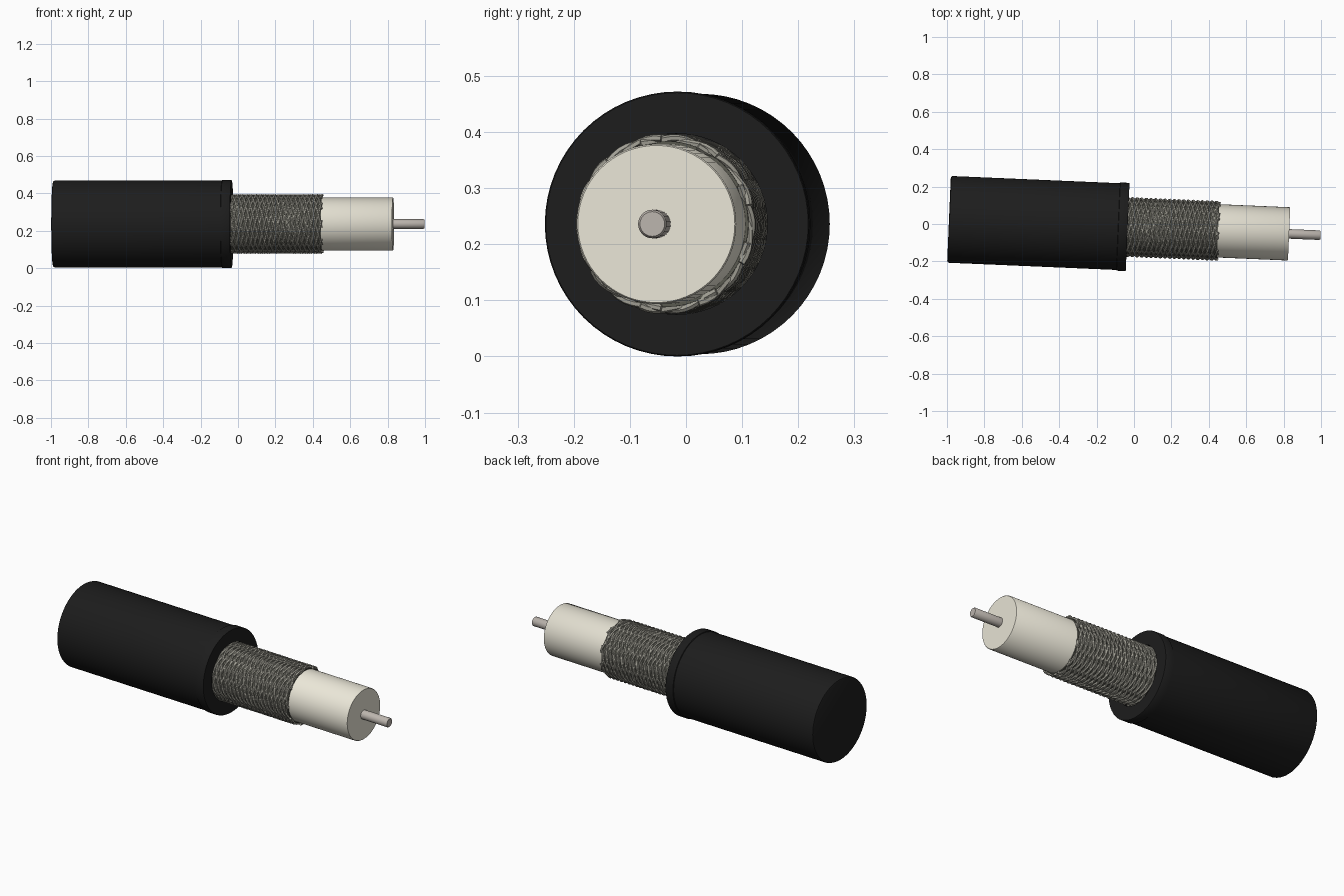
import bpy, bmesh, math
from mathutils import Matrix

if "Cube" in bpy.data.objects:
    bpy.data.objects.remove(bpy.data.objects["Cube"])

# Cable axis: runs along x, turned slightly about z
AXIS = Matrix.Translation((0, -0.0174, 0.236)) @ Matrix.Rotation(math.atan(-0.0428), 4, 'Z')


def material(name, rgb):
    m = bpy.data.materials.new(name)
    m.diffuse_color = (*rgb, 1)
    m.use_nodes = True
    m.node_tree.nodes["Principled BSDF"].inputs["Base Color"].default_value = m.diffuse_color
    return m


black = material("black_rubber", (0.012, 0.012, 0.012))
cream = material("cream_plastic", (0.82, 0.79, 0.68))
wire = material("braid_metal", (0.36, 0.35, 0.30))
backing = material("braid_shadow", (0.10, 0.10, 0.08))
copper = material("core_metal", (0.50, 0.46, 0.42))


def finish(ob, mat):
    ob.data.materials.append(mat)
    ob.matrix_world = AXIS
    bpy.ops.object.select_all(action='DESELECT')
    ob.select_set(True)
    bpy.context.view_layer.objects.active = ob
    bpy.ops.object.shade_smooth_by_angle(angle=math.radians(40))


def lathe(name, profile, mat, sides=64):
    """Spin (x, radius) points around the cable axis; radius 0 closes an end."""
    bm = bmesh.new()
    verts = [bm.verts.new((x, 0, r)) for x, r in profile]
    edges = [bm.edges.new(p) for p in zip(verts, verts[1:])]
    bmesh.ops.spin(bm, geom=verts + edges, cent=(0, 0, 0), axis=(1, 0, 0),
                   angle=math.tau, steps=sides, use_merge=True)
    bmesh.ops.remove_doubles(bm, verts=bm.verts, dist=1e-5)
    bmesh.ops.recalc_face_normals(bm, faces=bm.faces)
    me = bpy.data.meshes.new(name)
    bm.to_mesh(me)
    bm.free()
    ob = bpy.data.objects.new(name, me)
    bpy.context.collection.objects.link(ob)
    finish(ob, mat)


# Outer jacket with a slightly raised lip and a bore for the braid
lathe("jacket", [(-0.99, 0), (-0.99, 0.222), (-0.987, 0.229), (-0.98, 0.232),
                 (-0.085, 0.232), (-0.083, 0.236), (-0.037, 0.236),
                 (-0.034, 0.234), (-0.034, 0.161), (-0.10, 0.161), (-0.10, 0)], black)
# Inner insulator and centre conductor
lathe("insulator", [(-0.09, 0), (-0.09, 0.1425), (0.827, 0.1425),
                    (0.830, 0.140), (0.830, 0)], cream)
lathe("core_wire", [(0.80, 0), (0.80, 0.0255), (0.993, 0.0255),
                    (0.998, 0.022), (0.998, 0)], copper, 32)
lathe("braid_backing", [(-0.09, 0.142), (-0.09, 0.148), (0.450, 0.148), (0.450, 0.142)], backing)


def braid(name, hand, starts=9, pitch=0.225, x0=-0.09, x1=0.452):
    """Several parallel helical wires, weaving in and out of the opposite set."""
    cu = bpy.data.curves.new(name, 'CURVE')
    cu.dimensions = '3D'
    cu.bevel_depth = 0.0065
    cu.bevel_resolution = 1
    cu.use_fill_caps = True
    turns = (x1 - x0) / pitch
    n = int(turns * 72)
    for s in range(starts):
        sp = cu.splines.new('POLY')
        sp.points.add(n)
        for i, p in enumerate(sp.points):
            t = i / n * turns * math.tau
            a = hand * t + s * math.tau / starts
            r = 0.1515 + hand * 0.003 * math.cos(starts * t)
            p.co = (x0 + (x1 - x0) * i / n, r * math.cos(a), r * math.sin(a), 1)
    tmp = bpy.data.objects.new(name, cu)
    bpy.context.collection.objects.link(tmp)
    me = bpy.data.meshes.new_from_object(tmp.evaluated_get(bpy.context.evaluated_depsgraph_get()))
    bpy.data.objects.remove(tmp)
    ob = bpy.data.objects.new(name, me)
    bpy.context.collection.objects.link(ob)
    finish(ob, wire)


# Woven shield
braid("braid_right_hand", 1)
braid("braid_left_hand", -1)
